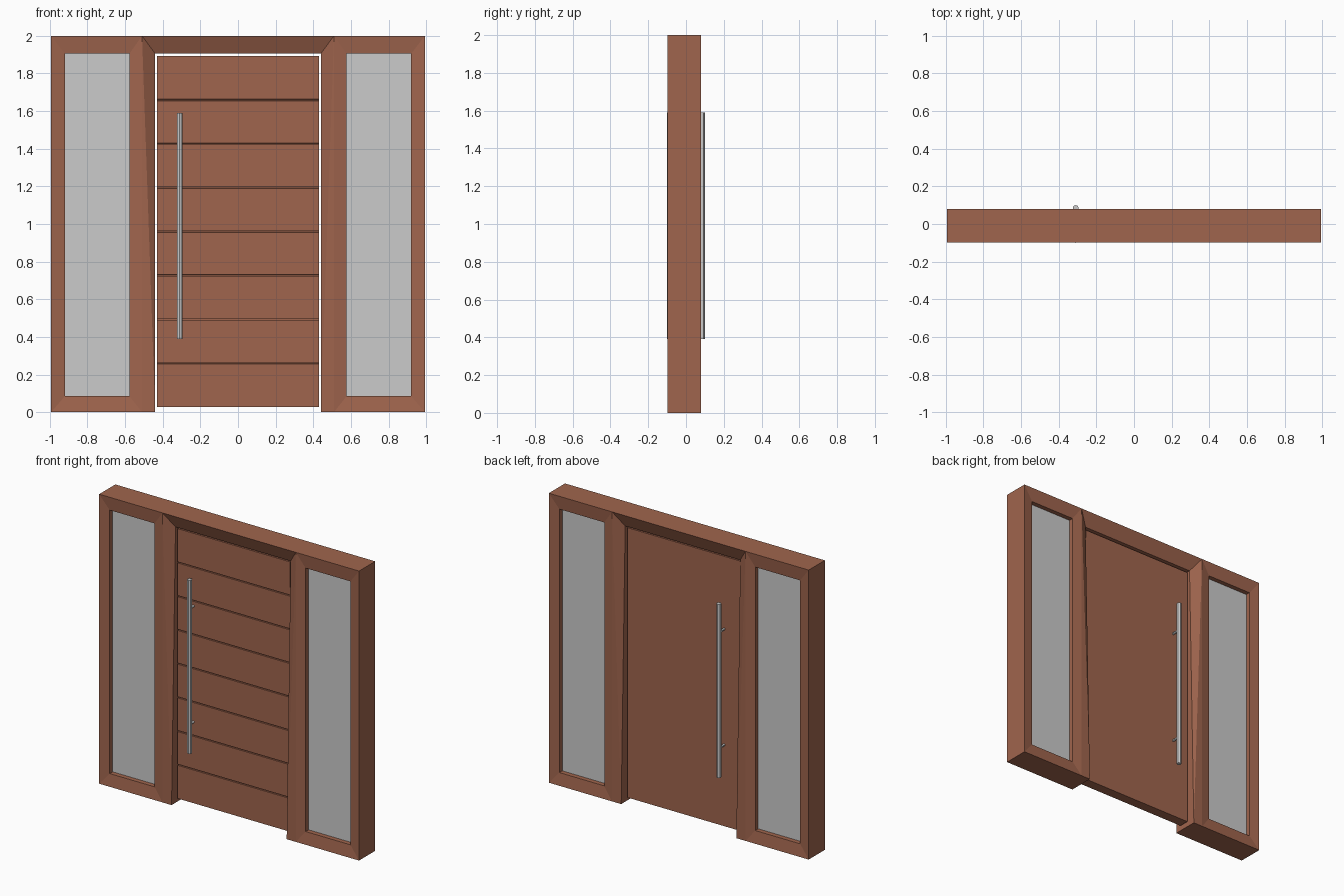
import bpy, bmesh, math

if "Cube" in bpy.data.objects:
    bpy.data.objects.remove(bpy.data.objects["Cube"])

wood = bpy.data.materials.new("wood")
wood.diffuse_color = (0.35, 0.13, 0.075, 1)
wood.use_nodes = True
wood.node_tree.nodes["Principled BSDF"].inputs["Base Color"].default_value = wood.diffuse_color
YC = -0.009          # mid-plane of the frame depth


def make(name, bm, mat=None):
    bmesh.ops.recalc_face_normals(bm, faces=bm.faces)
    me = bpy.data.meshes.new(name)
    bm.to_mesh(me)
    bm.free()
    ob = bpy.data.objects.new(name, me)
    bpy.context.collection.objects.link(ob)
    if mat:
        me.materials.append(mat)
    return ob


def mirror_x(ob):
    mod = ob.modifiers.new("mirror", 'MIRROR')
    mod.use_clip = True
    mod.merge_threshold = 0.0005


def box(name, x, y, z, mat=None):
    bm = bmesh.new()
    bmesh.ops.create_cube(bm, size=1)
    for v in bm.verts:
        v.co = [r[0] + (c + 0.5) * (r[1] - r[0]) for c, r in zip(v.co, (x, y, z))]
    return make(name, bm, mat)


def cylinder(name, r, length, loc, rot=(0, 0, 0), sides=12):
    bpy.ops.mesh.primitive_cylinder_add(vertices=sides, radius=r, depth=length,
                                        location=loc, rotation=rot)
    ob = bpy.context.object
    ob.name = name
    bpy.ops.object.shade_smooth_by_angle()
    return ob


# frame: half outline as (x, z, half depth), sloped faces mitred at the corners
P = {
    'o0': (0.993, 0, 0.088), 'o1': (0.993, 2, 0.088),
    'r0': (0.51, 0, 0.088), 'r1': (0.51, 2, 0.088),
    'g0': (0.92, 0.085, 0.077), 'g1': (0.92, 1.905, 0.077),
    'g2': (0.577, 1.905, 0.077), 'g3': (0.577, 0.085, 0.077),
    'd0': (0.44, 0, 0.088), 'd1': (0.44, 1.905, 0.045),
    'c1': (0, 2, 0.088), 'c0': (0, 1.905, 0.045),
}
bm = bmesh.new()
side = {s: {k: bm.verts.new((x, YC + s * d, z)) for k, (x, z, d) in P.items()}
        for s in (-1, 1)}
for s in (-1, 1):
    for f in ("o0 o1 g1 g0", "o1 r1 g2 g1", "r1 r0 g3 g2", "r0 o0 g0 g3",
              "r0 r1 d0", "r1 d1 d0", "r1 c1 c0 d1"):
        bm.faces.new([side[s][k] for k in f.split()])
for e in ("o0 o1", "o1 r1", "r1 c1", "c0 d1", "d1 d0", "d0 r0", "r0 o0",
          "g0 g1", "g1 g2", "g2 g3", "g3 g0"):
    a, b = e.split()
    bm.faces.new([side[-1][a], side[-1][b], side[1][b], side[1][a]])
mirror_x(make("door_frame", bm, wood))

# side window panes
mirror_x(box("side_glass", (0.57, 0.925), (YC - 0.045, YC + 0.045), (0.08, 1.91)))

# door leaf: grooved profile extruded across the width
Z0, Z1, N = 0.028, 1.892, 8
yf, yb = YC - 0.035, YC + 0.035
prof = [(yb, Z0), (yf, Z0)]
for i in range(1, N):
    z = Z0 + (Z1 - Z0) * i / N
    prof += [(yf, z - 0.004), (yf + 0.008, z - 0.003),
             (yf + 0.008, z + 0.003), (yf, z + 0.004)]
prof += [(yf, Z1), (yb, Z1)]
bm = bmesh.new()
face = bm.faces.new([bm.verts.new((-0.43, y, z)) for y, z in prof])
ext = bmesh.ops.extrude_face_region(bm, geom=[face])['geom']
bmesh.ops.translate(bm, vec=(0.86, 0, 0),
                    verts=[v for v in ext if isinstance(v, bmesh.types.BMVert)])
make("door_leaf", bm, wood)

# long pull handles with standoffs, front and back
for label, yh, yd in (("front", -0.0845, yf), ("back", 0.0845, yb)):
    cylinder(label + "_handle_bar", 0.0155, 1.2, (-0.31, yh, 0.99))
    for dz in (-0.4, 0.4):
        cylinder(label + "_handle_standoff", 0.008, abs(yh - yd),
                 (-0.31, (yh + yd) / 2, 0.99 + dz), (math.pi / 2, 0, 0))
